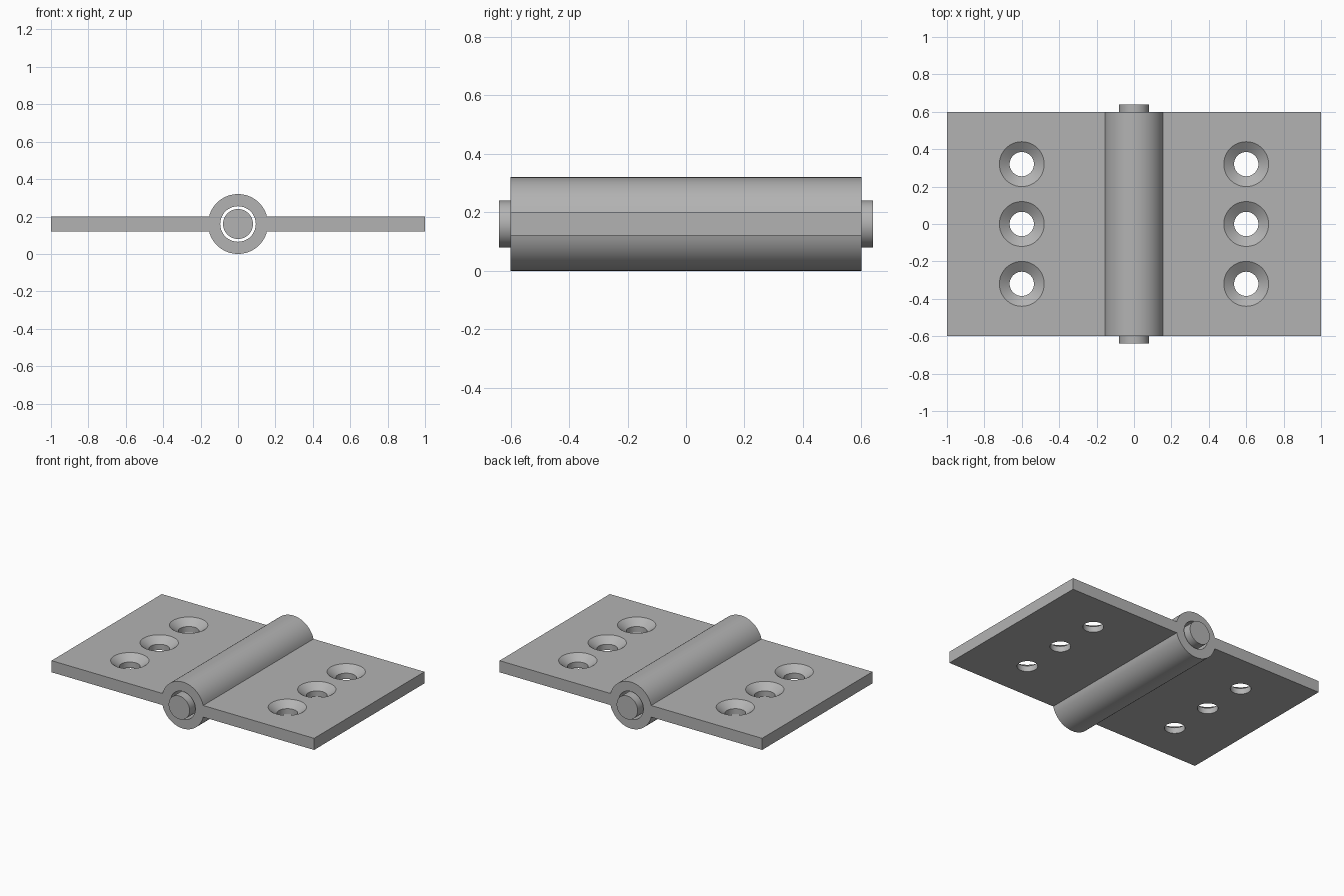
import bpy, bmesh
from math import sin, cos, pi, asin, radians

default = bpy.data.objects.get("Cube")
if default:
    bpy.data.objects.remove(default, do_unlink=True)

AXIS_Z = 0.16
BARREL_R, BORE_R, PIN_R = 0.16, 0.095, 0.08
LEAF_Z0, LEAF_Z1 = 0.12, 0.2
HALF_DEPTH = 0.6

steel = bpy.data.materials.new("steel_grey")
steel.use_nodes = True
colour = (0.45, 0.45, 0.45, 1)
steel.diffuse_color = colour
steel.node_tree.nodes["Principled BSDF"].inputs["Base Color"].default_value = colour


def prism(name, outline, axis, start, length):
    """Extrude a closed outline of 3D points along an axis."""
    bm = bmesh.new()
    face = bm.faces.new([bm.verts.new(p) for p in outline])
    moved = bmesh.ops.extrude_face_region(bm, geom=[face])["geom"]
    verts = [v for v in moved if isinstance(v, bmesh.types.BMVert)]
    bmesh.ops.translate(bm, verts=verts, vec=[a * length for a in axis])
    bmesh.ops.translate(bm, verts=bm.verts, vec=[a * start for a in axis])
    return finish(name, bm)


def finish(name, bm):
    bmesh.ops.recalc_face_normals(bm, faces=bm.faces)
    mesh = bpy.data.meshes.new(name)
    bm.to_mesh(mesh)
    bm.free()
    mesh.materials.append(steel)
    obj = bpy.data.objects.new(name, mesh)
    bpy.context.collection.objects.link(obj)
    return obj


def circle_y(r, n=64):
    return [(r * cos(2 * pi * i / n), 0, AXIS_Z + r * sin(2 * pi * i / n)) for i in range(n)]


def select(obj):
    bpy.ops.object.select_all(action='DESELECT')
    obj.select_set(True)
    bpy.context.view_layer.objects.active = obj


def smooth(obj):
    select(obj)
    bpy.ops.object.shade_smooth_by_angle(angle=radians(25))


def cut(obj, cutter):
    cutter.hide_render = True
    mod = obj.modifiers.new("cut", 'BOOLEAN')
    mod.operation = 'DIFFERENCE'
    mod.solver = 'EXACT'
    mod.object = cutter
    select(obj)
    bpy.ops.object.modifier_apply(modifier=mod.name)
    bpy.data.objects.remove(cutter, do_unlink=True)


def screw_cutter(x, y, n=48):
    """Stepped solid of revolution: straight hole, cone, clearance above."""
    bm = bmesh.new()
    rings = []
    for r, z in ((0.065, 0.05), (0.065, 0.16), (0.12, LEAF_Z1), (0.12, 0.3)):
        rings.append([bm.verts.new((x + r * cos(2 * pi * i / n), y + r * sin(2 * pi * i / n), z))
                      for i in range(n)])
    for low, high in zip(rings, rings[1:]):
        for i in range(n):
            j = (i + 1) % n
            bm.faces.new((low[i], low[j], high[j], high[i]))
    bm.faces.new(rings[0])
    bm.faces.new(rings[-1])
    return finish("screw_cutter", bm)


# Hinge leaves and barrel share one outline
a0 = asin((LEAF_Z1 - AXIS_Z) / BARREL_R)
steps = 28
angles = [a0 + (pi - 2 * a0) * i / steps for i in range(steps + 1)]
upper = [(BARREL_R * cos(a), 0, AXIS_Z + BARREL_R * sin(a)) for a in angles]
lower = [(-x, y, 2 * AXIS_Z - z) for x, y, z in upper]
outline = ([(1, 0, LEAF_Z0), (1, 0, LEAF_Z1)] + upper
           + [(-1, 0, LEAF_Z1), (-1, 0, LEAF_Z0)] + lower)
body = prism("hinge_leaves_and_barrel", outline, (0, 1, 0), -HALF_DEPTH, 2 * HALF_DEPTH)

# Pin bore and countersunk screw holes
cut(body, prism("bore_cutter", circle_y(BORE_R), (0, 1, 0), -0.8, 1.6))
for x in (-0.6, 0.6):
    for y in (-0.32, 0, 0.32):
        cut(body, screw_cutter(x, y))
smooth(body)

# Hinge pin
smooth(prism("hinge_pin", circle_y(PIN_R), (0, 1, 0), -0.64, 1.28))
